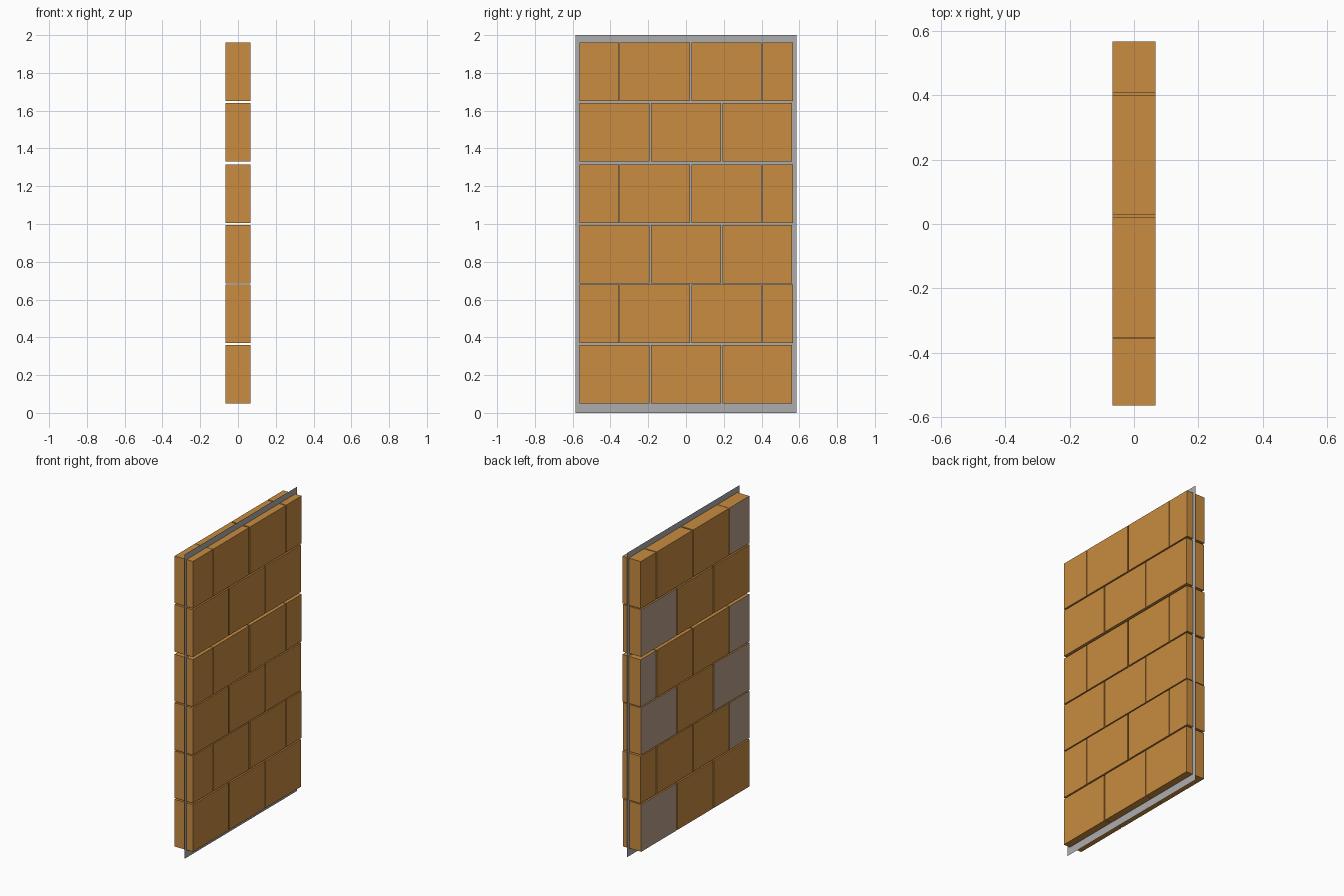
import bpy, bmesh

if "Cube" in bpy.data.objects:
    bpy.data.objects.remove(bpy.data.objects["Cube"])


def material(name, rgb):
    m = bpy.data.materials.new(name)
    m.diffuse_color = (*rgb, 1.0)
    m.use_nodes = True
    m.node_tree.nodes["Principled BSDF"].inputs["Base Color"].default_value = m.diffuse_color
    return m


brick_mat = material("orange_brick", (0.578, 0.262, 0.051))
tint_mat = material("grey_brown_brick", (0.49, 0.36, 0.26))
sheet_mat = material("grey_sheet", (0.42, 0.42, 0.42))


def finish(name, bm, mats):
    me = bpy.data.meshes.new(name)
    bm.to_mesh(me)
    bm.free()
    for m in mats:
        me.materials.append(m)
    ob = bpy.data.objects.new(name, me)
    bpy.context.collection.objects.link(ob)


# Running-bond layout: height of each course and the brick spans along y
HALF_X, BRICK_H = 0.067, 0.31
COURSE_Z = [0.05, 0.369, 0.686, 1.004, 1.331, 1.65]
FULL = [(-0.563, -0.193), (-0.184, 0.186), (0.192, 0.561)]
OFFSET = [(-0.563, -0.355), (-0.352, 0.020), (0.029, 0.399), (0.406, 0.566)]
# Bricks whose back (-x) face is greyish: (course, index along y)
TINTED = {(0, 2), (1, 0), (2, 0), (2, 2), (3, 0), (3, 3), (4, 2), (5, 0)}

# Bricks pass right through the sheet
for row, z in enumerate(COURSE_Z):
    bm = bmesh.new()
    for i, (y0, y1) in enumerate(OFFSET if row % 2 else FULL):
        verts = bmesh.ops.create_cube(bm, size=1)["verts"]
        for v in verts:
            v.co = (v.co.x * 2 * HALF_X,
                    y0 + (v.co.y + 0.5) * (y1 - y0),
                    z + (v.co.z + 0.5) * BRICK_H)
        if (row, i) in TINTED:
            for f in {f for v in verts for f in v.link_faces}:
                if f.calc_center_median().x < -HALF_X + 0.001:
                    f.material_index = 1
    finish(f"brick_course_{row + 1}", bm, [brick_mat, tint_mat])

# Thin mortar sheet standing inside the wall
bm = bmesh.new()
bm.faces.new([bm.verts.new((0.02, y, z)) for y, z in
              ((-0.586, 0), (0.586, 0), (0.586, 2), (-0.586, 2))])
finish("mortar_sheet", bm, [sheet_mat])
